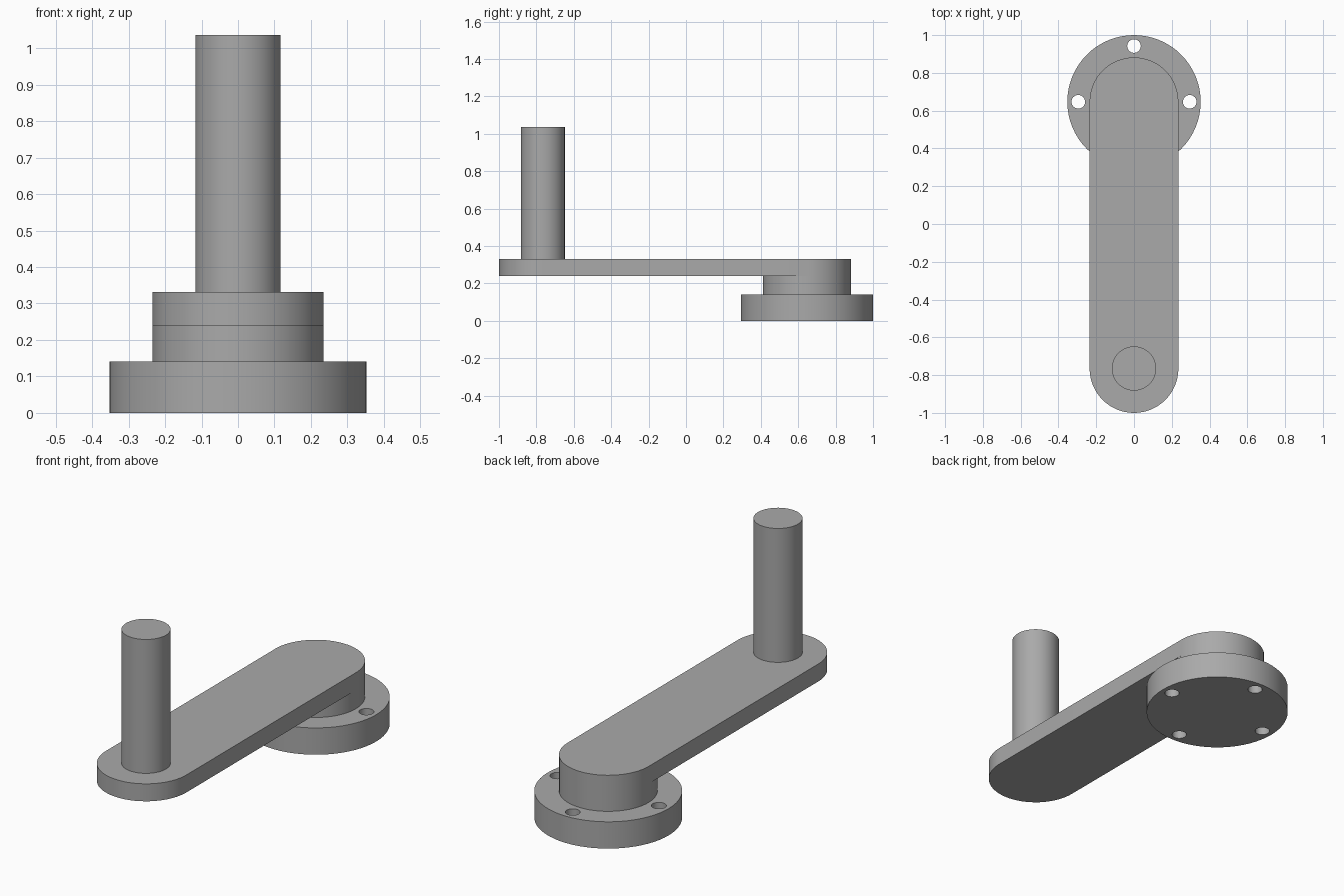
import bpy, bmesh, math

cube = bpy.data.objects.get("Cube")
if cube:
    bpy.data.objects.remove(cube, do_unlink=True)

SEGMENTS = 64
HUB_Y, HANDLE_Y = 0.647, -0.765

grey = bpy.data.materials.new("plain grey")
grey.use_nodes = True
grey.diffuse_color = (0.4, 0.4, 0.4, 1)
grey.node_tree.nodes["Principled BSDF"].inputs["Base Color"].default_value = (0.4, 0.4, 0.4, 1)


def arc(y, radius, start, sweep, count):
    """Points of an arc around (0, y)."""
    return [(radius * math.cos(start + sweep * i / count),
             y + radius * math.sin(start + sweep * i / count)) for i in range(count + 1)]


def prism(name, outline, z0, z1):
    """Extrude a flat outline from z0 up to z1."""
    bm = bmesh.new()
    base = bm.faces.new([bm.verts.new((x, y, z0)) for x, y in outline])
    top = bmesh.ops.extrude_face_region(bm, geom=[base])["geom"]
    verts = [v for v in top if isinstance(v, bmesh.types.BMVert)]
    bmesh.ops.translate(bm, verts=verts, vec=(0, 0, z1 - z0))
    bmesh.ops.recalc_face_normals(bm, faces=bm.faces)
    mesh = bpy.data.meshes.new(name)
    bm.to_mesh(mesh)
    bm.free()
    mesh.materials.append(grey)
    obj = bpy.data.objects.new(name, mesh)
    bpy.context.collection.objects.link(obj)
    return obj


def disc(name, x, y, radius, z0, z1, count=SEGMENTS):
    circle = arc(y, radius, 0, math.tau, count)[:-1]
    return prism(name, [(px + x, py) for px, py in circle], z0, z1)


# Mounting flange with four through holes
flange = disc("flange", 0, HUB_Y, 0.353, 0, 0.141)
for i in range(4):
    angle = i * math.pi / 2
    cutter = disc("hole_cutter", 0.295 * math.cos(angle),
                  HUB_Y + 0.295 * math.sin(angle), 0.036, -0.1, 0.3, 32)
    cutter.hide_render = True
    cut = flange.modifiers.new("hole", "BOOLEAN")
    cut.operation = "DIFFERENCE"
    cut.solver = "EXACT"
    cut.object = cutter
    bpy.context.view_layer.objects.active = flange
    bpy.ops.object.modifier_apply(modifier=cut.name)
    bpy.data.objects.remove(cutter, do_unlink=True)

# Hub between flange and arm
hub = disc("hub", 0, HUB_Y, 0.235, 0.141, 0.239)

# Arm with rounded ends
half = SEGMENTS // 2
arm = prism("crank_arm", arc(HUB_Y, 0.235, 0, math.pi, half)
            + arc(HANDLE_Y, 0.235, math.pi, math.pi, half), 0.239, 0.331)

# Upright handle
handle = disc("handle", 0, HANDLE_Y, 0.117, 0.331, 1.036)

# Smooth curved walls, keep rims sharp
bpy.ops.object.select_all(action="DESELECT")
for obj in (flange, hub, arm, handle):
    obj.select_set(True)
bpy.context.view_layer.objects.active = flange
bpy.ops.object.shade_smooth_by_angle(angle=math.radians(30))
